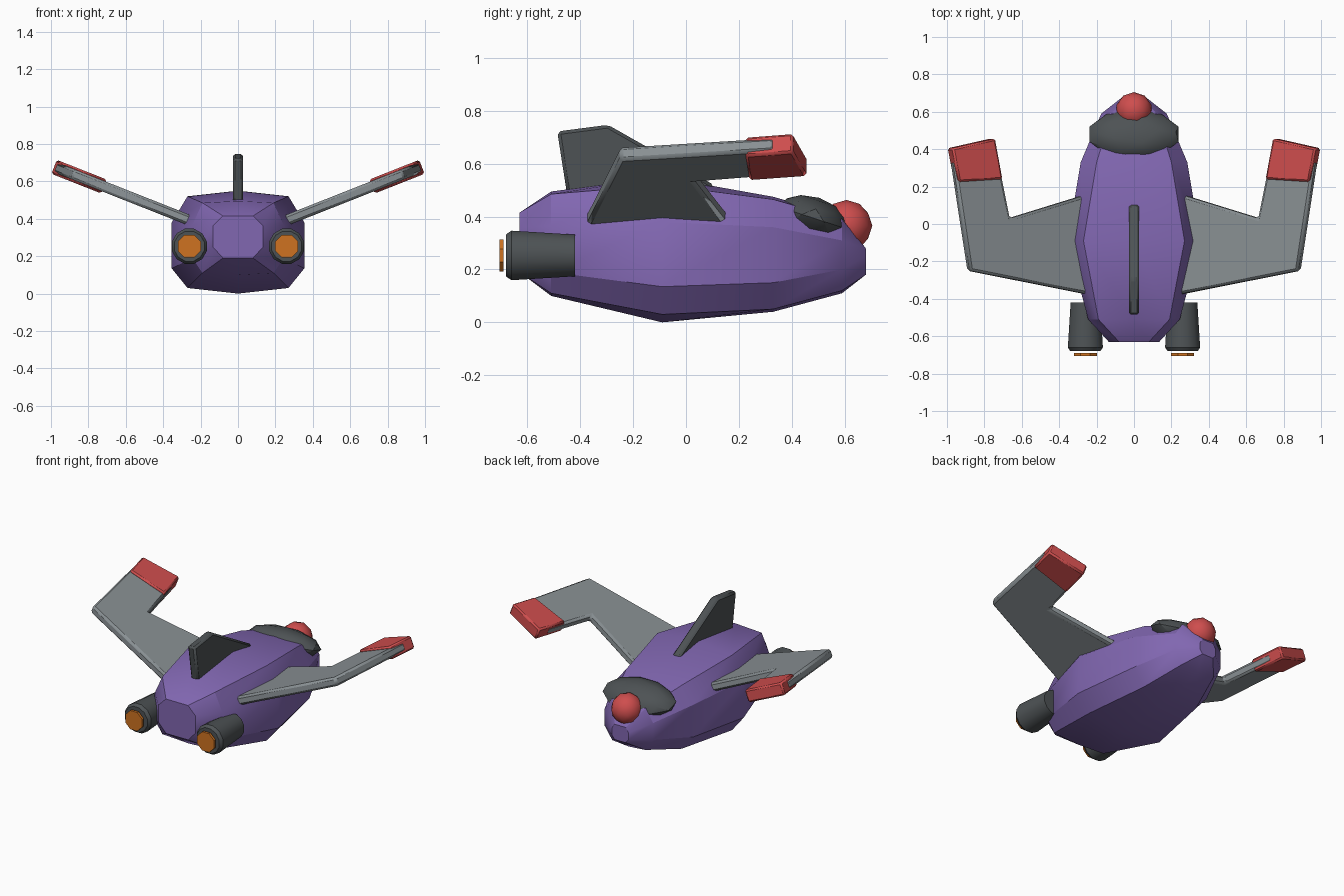
import bpy, bmesh, math
from mathutils import Vector, Matrix

cube = bpy.data.objects.get("Cube")
if cube:
    bpy.data.objects.remove(cube, do_unlink=True)


def material(name, rgb):
    mat = bpy.data.materials.new(name)
    mat.use_nodes = True
    mat.diffuse_color = (*rgb, 1)
    mat.node_tree.nodes["Principled BSDF"].inputs["Base Color"].default_value = (*rgb, 1)
    return mat


PURPLE = material("purple paint", (0.22, 0.135, 0.44))
GREY = material("light grey metal", (0.25, 0.28, 0.295))
DARK = material("dark grey metal", (0.075, 0.085, 0.09))
RED = material("red paint", (0.62, 0.075, 0.075))
ORANGE = material("orange glow", (0.62, 0.17, 0.015))


def finish(name, bm, mat, bevel=0, angle=30):
    bmesh.ops.recalc_face_normals(bm, faces=bm.faces)
    mesh = bpy.data.meshes.new(name)
    bm.to_mesh(mesh)
    bm.free()
    mesh.materials.append(mat)
    obj = bpy.data.objects.new(name, mesh)
    bpy.context.collection.objects.link(obj)
    if bevel:
        mod = obj.modifiers.new("rounded edges", 'BEVEL')
        mod.width, mod.segments, mod.limit_method = bevel, 1, 'ANGLE'
    bpy.ops.object.select_all(action='DESELECT')
    bpy.context.view_layer.objects.active = obj
    obj.select_set(True)
    bpy.ops.object.shade_smooth_by_angle(angle=math.radians(angle))
    return obj


def loft(rings):
    """Skin a list of equal-length rings and cap both ends."""
    bm = bmesh.new()
    loops = [[bm.verts.new(p) for p in ring] for ring in rings]
    n = len(loops[0])
    for a, b in zip(loops, loops[1:]):
        for i in range(n):
            j = (i + 1) % n
            bm.faces.new((a[i], a[j], b[j], b[i]))
    bm.faces.new(loops[0])
    bm.faces.new(loops[-1])
    return bm


def slab(points, normal, thickness):
    """Plate of even thickness around a flat outline."""
    half = Vector(normal).normalized() * thickness / 2
    return loft([[Vector(p) - half for p in points], [Vector(p) + half for p in points]])


def hull_ring(y, a, w, zb, d, zl, zu, zt):
    right = [(a, zb + d), (w, zl), (w, zu), (a, zt - d)]
    ring = [(0, zb)] + right + [(0, zt)] + [(-x, z) for x, z in reversed(right)]
    return [(x, y, z) for x, z in ring]


# Hull: y, inner width, outer width, bottom, corner drop, lower side, upper side, top
stations = [
    (-0.63, 0.08, 0.135, 0.19, 0.0, 0.25, 0.36, 0.415),
    (-0.51, 0.19, 0.245, 0.10, 0.01, 0.19, 0.365, 0.495),
    (-0.09, 0.27, 0.355, 0.00, 0.03, 0.135, 0.38, 0.55),
    (0.33, 0.20, 0.285, 0.04, 0.01, 0.15, 0.36, 0.475),
    (0.59, 0.12, 0.175, 0.11, 0.01, 0.20, 0.31, 0.40),
    (0.68, 0.04, 0.06, 0.18, 0.0, 0.205, 0.25, 0.28),
]
finish("hull", loft([hull_ring(*s) for s in stations]), PURPLE)


# Canopy and nose ball
def ellipsoid(name, centre, radii, tilt, mat):
    bm = bmesh.new()
    place = (Matrix.Translation(centre) @ Matrix.Rotation(tilt, 4, 'X')
             @ Matrix.Diagonal((*radii, 1)))
    bmesh.ops.create_icosphere(bm, subdivisions=2, radius=1, matrix=place)
    return finish(name, bm, mat)


ellipsoid("canopy", (0, 0.48, 0.395), (0.25, 0.14, 0.08), math.radians(-18), DARK)
ellipsoid("nose_ball", (0, 0.607, 0.365), (0.098, 0.098, 0.098), 0, RED)

# Tail fin
fin = [(-0.44, 0.42), (-0.487, 0.722), (-0.295, 0.747), (0.105, 0.52), (0.105, 0.42)]
finish("tail_fin", slab([(0, y, z) for y, z in fin], (1, 0, 0), 0.056), DARK, 0.012)

# Swept wings with red tips, raised outwards
SLOPE = 0.395
wing = [(0.2, -0.386), (0.885, -0.25), (0.975, 0.335), (0.74, 0.38), (0.67, 0.03), (0.2, 0.175)]
tip = [(0.95, 0.225), (0.985, 0.405), (0.755, 0.457), (0.715, 0.24)]


def raised(points, side):
    return [(side * x, y, 0.40 + SLOPE * (x - 0.28)) for x, y in points]


# Engine profile along y: distance and radius
engine = [(-0.42, 0.0815), (-0.66, 0.097), (-0.68, 0.083)]
nozzle = [(-0.69, 0.066), (-0.706, 0.066)]


def turned(profile, x, z, sides):
    turns = [math.tau * (i + 0.5) / sides for i in range(sides)]
    return loft([[(x + r * math.cos(t), y, z + r * math.sin(t)) for t in turns]
                 for y, r in profile])


for label, side in (("left", 1), ("right", -1)):
    up = (-SLOPE * side, 0, 1)
    finish(label + "_wing", slab(raised(wing, side), up, 0.056), GREY, 0.013)
    finish(label + "_wing_tip", slab(raised(tip, side), up, 0.08), RED, 0.01)
    finish(label + "_engine", turned(engine, side * 0.26, 0.253, 12), DARK, angle=35)
    finish(label + "_engine_glow", turned(nozzle, side * 0.26, 0.253, 8), ORANGE)
